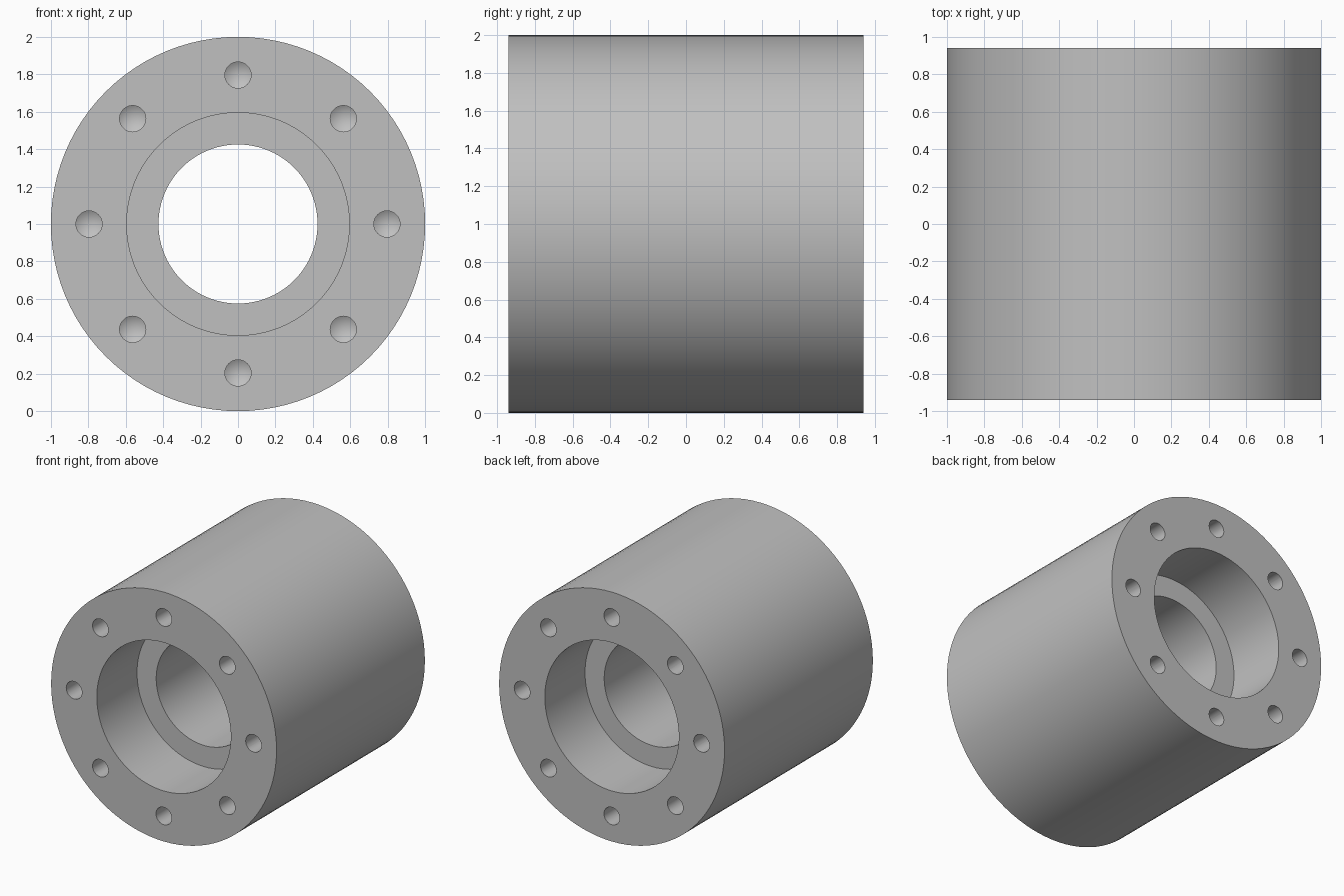
import bpy, bmesh, math
from mathutils import Matrix, Vector

cube = bpy.data.objects.get("Cube")
if cube:
    bpy.data.objects.remove(cube, do_unlink=True)

HALF_LENGTH = 0.94
OUTER_R, BORE_R, SHOULDER_R = 1.0, 0.595, 0.425
BORE_DEPTH = 0.51
HOLE_R, HOLE_CIRCLE_R, HOLE_DEPTH, HOLE_COUNT = 0.07, 0.796, 0.36, 8
AXIS_Z = 1.0

steel = bpy.data.materials.new("plain grey")
steel.use_nodes = True
grey = (0.53, 0.53, 0.53, 1)
steel.diffuse_color = grey
steel.node_tree.nodes["Principled BSDF"].inputs["Base Color"].default_value = grey


def lathe(bm, profile, steps, matrix, closed):
    """Revolve (radius, y) points around the y axis into bm."""
    verts = [bm.verts.new((r, y, 0)) for r, y in profile]
    pairs = list(zip(verts, verts[1:]))
    if closed:
        pairs.append((verts[-1], verts[0]))
    edges = [bm.edges.new(p) for p in pairs]
    result = bmesh.ops.spin(bm, geom=verts + edges, axis=(0, 1, 0), cent=(0, 0, 0),
                            angle=math.tau, steps=steps, use_duplicate=False)
    bmesh.ops.remove_doubles(bm, verts=bm.verts[:], dist=1e-5)
    bmesh.ops.transform(bm, matrix=matrix, verts=bm.verts[:])


def make_object(name, bm):
    bmesh.ops.recalc_face_normals(bm, faces=bm.faces[:])
    mesh = bpy.data.meshes.new(name)
    bm.to_mesh(mesh)
    bm.free()
    mesh.materials.append(steel)
    obj = bpy.data.objects.new(name, mesh)
    bpy.context.collection.objects.link(obj)
    return obj


# Sleeve body: through hole with a counterbore at each end
step_y = HALF_LENGTH - BORE_DEPTH
half = [(SHOULDER_R, step_y), (BORE_R, step_y), (BORE_R, HALF_LENGTH), (OUTER_R, HALF_LENGTH)]
profile = half + [(r, -y) for r, y in reversed(half)]
body_bm = bmesh.new()
lathe(body_bm, profile, 96, Matrix.Translation((0, 0, AXIS_Z)), True)
body = make_object("flanged_sleeve", body_bm)

# Drill cutters: blind holes with conical bottoms on both ends
tip = HOLE_R / math.tan(math.radians(59))
drill = [(0, -0.05), (HOLE_R, -0.05), (HOLE_R, HOLE_DEPTH), (0, HOLE_DEPTH + tip)]
drill_mesh = bpy.data.meshes.new("drill")
one = bmesh.new()
lathe(one, drill, 32, Matrix.Identity(4), False)
one.to_mesh(drill_mesh)
one.free()

cutter_bm = bmesh.new()
for turn in (0, math.pi):
    for i in range(HOLE_COUNT):
        a = math.tau * i / HOLE_COUNT
        spot = Vector((HOLE_CIRCLE_R * math.cos(a), -HALF_LENGTH, HOLE_CIRCLE_R * math.sin(a)))
        place = (Matrix.Translation((0, 0, AXIS_Z)) @ Matrix.Rotation(turn, 4, "Z")
                 @ Matrix.Translation(spot))
        start = len(cutter_bm.verts)
        cutter_bm.from_mesh(drill_mesh)
        cutter_bm.verts.ensure_lookup_table()
        bmesh.ops.transform(cutter_bm, matrix=place, verts=cutter_bm.verts[start:])
cutter = make_object("hole_cutter", cutter_bm)
cutter.hide_render = True

# Cut the holes, then drop the cutter
cut = body.modifiers.new("bolt_holes", "BOOLEAN")
cut.operation = "DIFFERENCE"
cut.solver = "EXACT"
cut.object = cutter
bpy.context.view_layer.update()
bpy.ops.object.select_all(action="DESELECT")
body.select_set(True)
bpy.context.view_layer.objects.active = body
bpy.ops.object.modifier_apply(modifier=cut.name)
bpy.data.objects.remove(cutter, do_unlink=True)
bpy.data.meshes.remove(drill_mesh)

bpy.ops.object.shade_smooth_by_angle(angle=math.radians(25))
